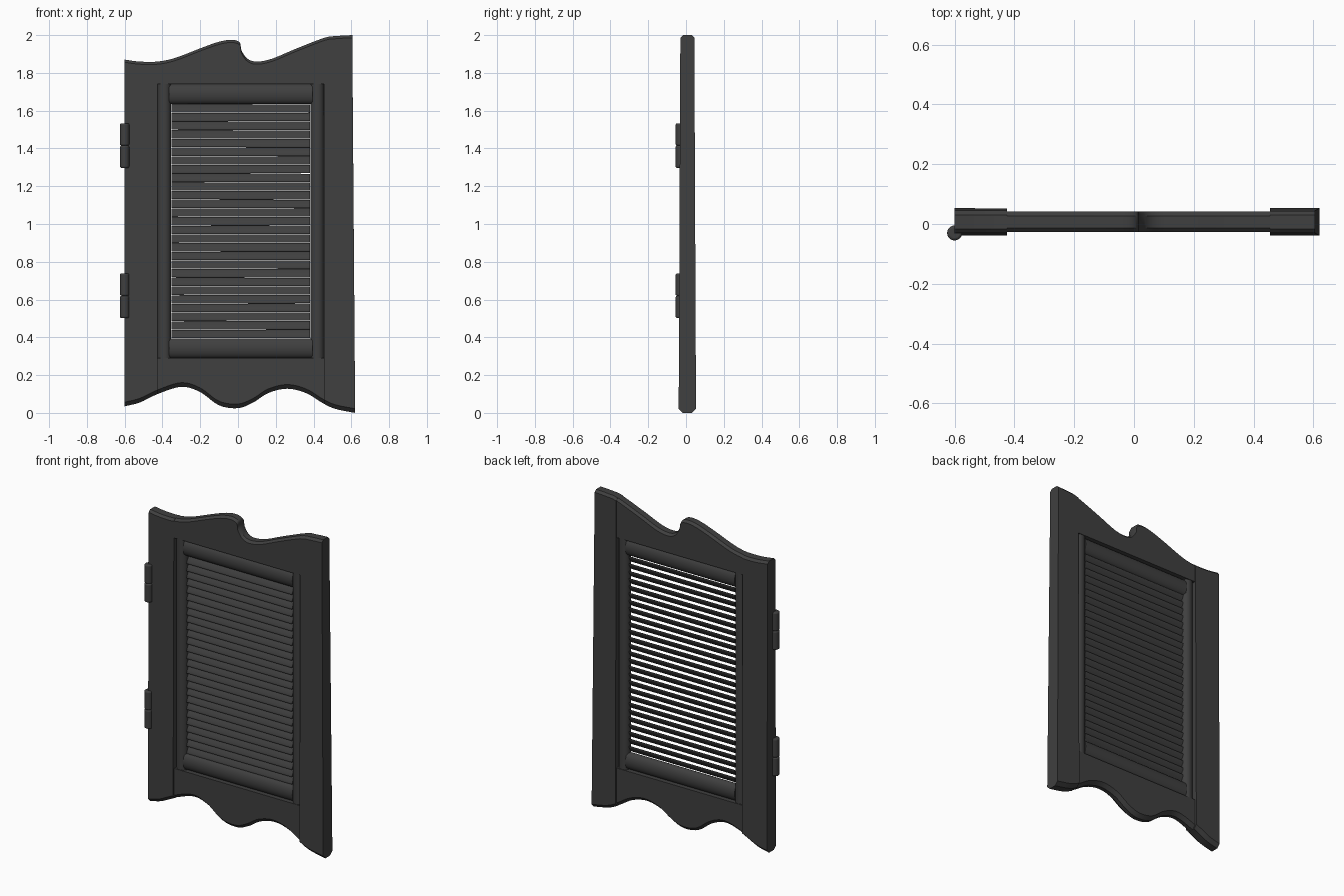
import bpy, bmesh, math, random
from mathutils import Matrix, Vector

if "Cube" in bpy.data.objects:
    bpy.data.objects.remove(bpy.data.objects["Cube"], do_unlink=True)
random.seed(4)

charcoal = bpy.data.materials.new("charcoal_paint")
charcoal.use_nodes = True
COLOR = (0.05, 0.05, 0.05, 1)
charcoal.diffuse_color = COLOR
charcoal.node_tree.nodes["Principled BSDF"].inputs["Base Color"].default_value = COLOR

# Main layout
LEFT, SEAM_L, SEAM_R = -0.6, -0.425, 0.455
PANEL_LOW, PANEL_HIGH = 0.29, 1.74
TRIM_X, TRIM_Z = 0.07, 0.105
MID_Y = 0.007


def finish(name, bm, angle=40):
    bmesh.ops.recalc_face_normals(bm, faces=bm.faces)
    mesh = bpy.data.meshes.new(name)
    bm.to_mesh(mesh)
    bm.free()
    mesh.materials.append(charcoal)
    obj = bpy.data.objects.new(name, mesh)
    bpy.context.collection.objects.link(obj)
    bpy.ops.object.select_all(action='DESELECT')
    obj.select_set(True)
    bpy.context.view_layer.objects.active = obj
    bpy.ops.object.shade_smooth_by_angle(angle=math.radians(angle))
    return obj


def smooth_curve(points, steps=5):
    """Catmull-Rom curve through the points."""
    pts = [Vector(p) for p in points]
    pts = [2 * pts[0] - pts[1]] + pts + [2 * pts[-1] - pts[-2]]
    out = []
    for a, b, c, d in zip(pts, pts[1:], pts[2:], pts[3:]):
        for i in range(steps):
            t = i / steps
            out.append(0.5 * (2 * b + (c - a) * t + (2 * a - 5 * b + 4 * c - d) * t * t
                              + (3 * b - a - 3 * c + d) * t ** 3))
    return out + [pts[-2]]


def span(curve, x0, x1):
    return [p for p in curve if x0 - 1e-4 <= p.x <= x1 + 1e-4]


def board(name, low, high, chamfer_low, chamfer_high, depth):
    """Flat board between two edges, with chamfered edges; depth(z) is half its thickness."""
    bm = bmesh.new()
    rings = []
    for side, inner in ((-1, 0), (-1, 1), (1, 1), (1, 0)):
        ring = []
        for pts, cut in ((low, chamfer_low), (reversed(high), -chamfer_high)):
            for p in pts:
                z = p.y + (0 if inner else cut)
                y = side * (depth(z) - inner * abs(cut))
                ring.append(bm.verts.new((p.x, MID_Y + y, z)))
        rings.append(ring)
    for r, s in zip(rings, rings[1:]):
        for i in range(len(r)):
            j = (i + 1) % len(r)
            bm.faces.new((r[i], r[j], s[j], s[i]))
    bm.faces.new(rings[0])
    bm.faces.new(rings[-1])
    bmesh.ops.remove_doubles(bm, verts=bm.verts, dist=1e-5)
    return finish(name, bm, 30)


def rod(name, center, length, half_a, half_b, turn, sides=24):
    """Elliptical bar; turn places its long axis."""
    bm = bmesh.new()
    bmesh.ops.create_cone(bm, cap_ends=True, segments=sides, radius1=1, radius2=1, depth=1)
    size = Matrix.Diagonal((half_a, half_b, length, 1))
    bm.transform(Matrix.Translation(center) @ turn @ size)
    return finish(name, bm)


# Wavy top and bottom edges
top = smooth_curve([(LEFT, 1.87), (-0.52, 1.86), (SEAM_L, 1.86), (-0.33, 1.88), (-0.2, 1.93),
                    (-0.1, 1.965), (-0.03, 1.975), (0.01, 1.96), (0.018, 1.92), (0.05, 1.875),
                    (0.1, 1.86), (0.18, 1.875), (0.3, 1.925), (SEAM_R, 1.985), (0.52, 1.995),
                    (0.605, 2)])
bottom = smooth_curve([(LEFT, 0.035), (-0.52, 0.055), (SEAM_L, 0.1), (-0.3, 0.138),
                       (-0.2, 0.11), (-0.1, 0.04), (0, 0.025), (0.08, 0.055), (0.16, 0.105),
                       (0.26, 0.128), (0.36, 0.105), (SEAM_R, 0.048), (0.52, 0.02), (0.62, 0)])


def stile_depth(z):
    return 0.046 - 0.0045 * z


def rail_depth(z):
    return 0.034


# Stiles and rails
for name, x0, x1 in (("right_stile", LEFT, SEAM_L), ("left_stile", SEAM_R, 1)):
    board(name, span(bottom, x0, x1), span(top, x0, x1), 0.022, 0.014, stile_depth)
flat_low = [Vector((x, PANEL_LOW)) for x in (SEAM_L, SEAM_R)]
flat_high = [Vector((x, PANEL_HIGH)) for x in (SEAM_L, SEAM_R)]
board("top_rail", flat_high, span(top, SEAM_L, SEAM_R), 0, 0.014, rail_depth)
board("bottom_rail", span(bottom, SEAM_L, SEAM_R), flat_low, 0.022, 0, rail_depth)

# Rounded trim around the louvre opening
upright = Matrix.Identity(4)
across = Matrix.Rotation(math.pi / 2, 4, 'Y')
mid_z = (PANEL_LOW + PANEL_HIGH) / 2
mid_x = (SEAM_L + SEAM_R) / 2
open_w = SEAM_R - SEAM_L - 2 * TRIM_X
open_h = PANEL_HIGH - PANEL_LOW - 2 * TRIM_Z
for name, s in (("right", -1), ("left", 1)):
    x = mid_x + s * (open_w + TRIM_X) / 2
    rod(name + "_trim", (x, MID_Y, mid_z), PANEL_HIGH - PANEL_LOW, TRIM_X / 2, 0.032, upright)
for name, s in (("lower", -1), ("upper", 1)):
    z = mid_z + s * (open_h + TRIM_Z) / 2
    rod(name + "_trim", (mid_x, MID_Y, z), open_w + 0.02, TRIM_Z / 2, 0.032, across)

# Louvre slats, hung slightly unevenly
COUNT = 27
pitch = open_h / COUNT
for i in range(COUNT):
    z = mid_z - open_h / 2 + (i + 0.5) * pitch
    roll = Matrix.Rotation(random.uniform(-0.003, 0.003), 4, 'Y')
    tilt = Matrix.Rotation(math.radians(-33), 4, 'X')
    rod(f"slat_{i + 1}", (mid_x, MID_Y, z), open_w - 0.006, 0.0262, 0.006,
        roll @ tilt @ across, 16)

# Hinge barrels, two knuckles each
for name, z in (("lower", 0.62), ("upper", 1.415)):
    for part, s in (("bottom", -1), ("top", 1)):
        knuckle = rod(f"{name}_hinge_{part}", (LEFT, -0.03, z + s * 0.059), 0.118,
                      0.025, 0.025, upright)
        bevel = knuckle.modifiers.new("rounded_ends", 'BEVEL')
        bevel.width = 0.008
        bevel.segments = 3
        bevel.limit_method = 'ANGLE'
        bevel.angle_limit = math.radians(50)
